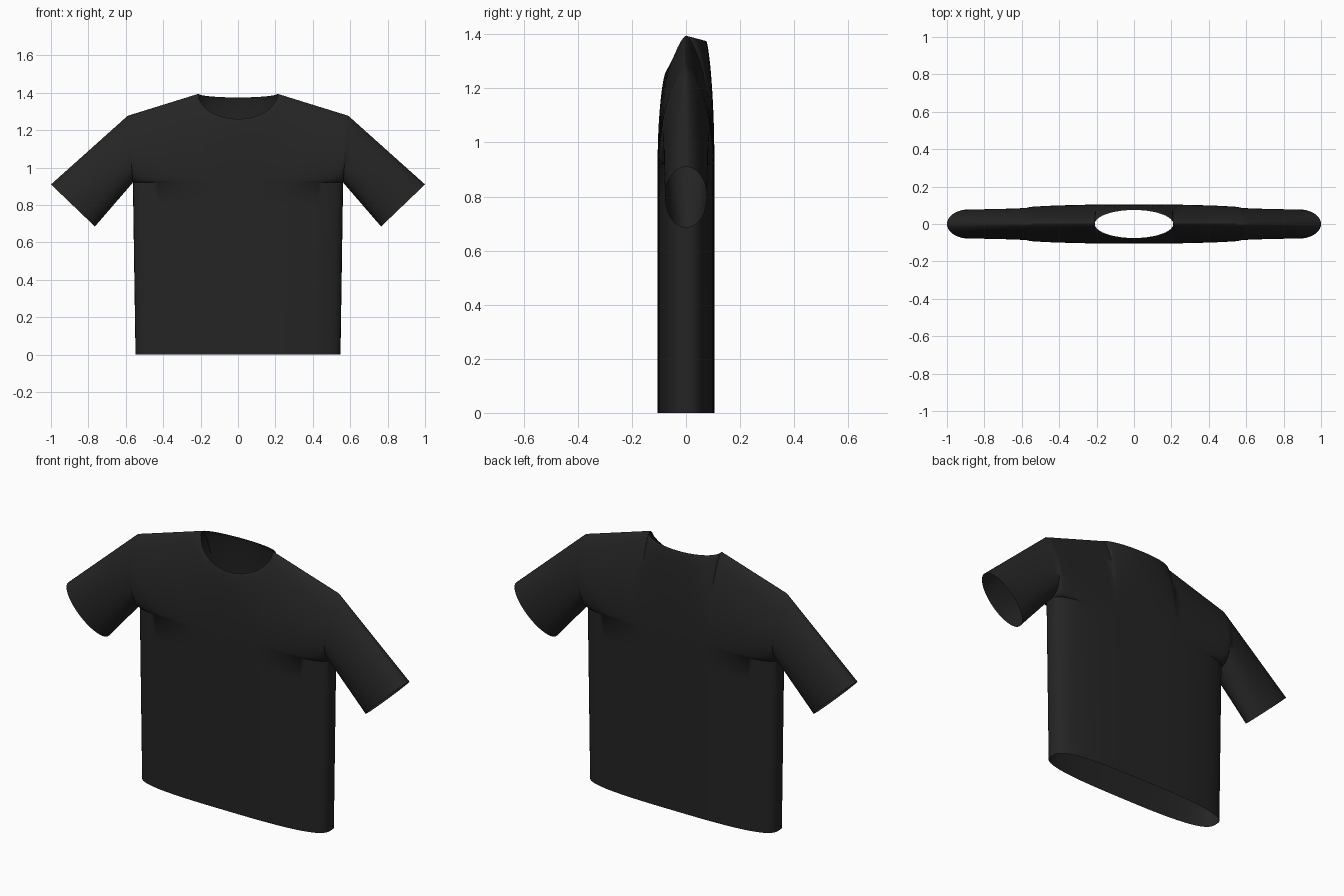
import bpy, bmesh
from math import sin, cos, pi, radians, sqrt
from mathutils import Vector

if "Cube" in bpy.data.objects:
    bpy.data.objects.remove(bpy.data.objects["Cube"])

ARMPIT = Vector((0.562, 0, 0.92))
SHOULDER = Vector((0.59, 0, 1.277))
NECK_X, NECK_Y, NECK_Z = 0.21, 0.075, 1.395
CUFF_TOP, CUFF_LOW = Vector((1.0, 0, 0.91)), Vector((0.765, 0, 0.685))
NECK_COLS, SHOULDER_COLS, ROWS, TORSO_ROWS, SLEEVE_ROWS = 10, 16, 20, 8, 10
DEPTH = 0.105


def column_top(i, side):
    """Upper end of column i: on the neckline, then along the shoulder seam."""
    if i <= NECK_COLS:
        a = pi / 2 * i / NECK_COLS
        drop = 0.135 if side < 0 else 0.02
        return Vector((NECK_X * sin(a), side * NECK_Y * cos(a), NECK_Z - drop * cos(a)))
    f = sin(pi / 2 * (i - NECK_COLS) / SHOULDER_COLS)
    return Vector((NECK_X, 0, NECK_Z)).lerp(SHOULDER, f)


def column(i, side):
    """Vertical line of points from the hem to the neckline or shoulder seam."""
    top = column_top(i, side)
    r = top.x / SHOULDER.x
    base = DEPTH * max(0, 1 - r ** 3) ** (1 / 3)
    pts = []
    for k in range(TORSO_ROWS):
        f = k / TORSO_ROWS
        pts.append(Vector((r * (0.548 + (ARMPIT.x - 0.548) * f), side * base, ARMPIT.z * f)))
    for k in range(ROWS + 1):
        t = (1 - cos(pi * k / ROWS)) / 2
        g = max(0, 1 - t * t) ** 0.7
        bump = 0.1 * g * sqrt(1 - (1 - t) ** 5) * (1 - base / DEPTH)
        y = abs(top.y) + (base - abs(top.y)) * g + bump
        x = r * ARMPIT.x + (top.x - r * ARMPIT.x) * t
        pts.append(Vector((x, side * y, ARMPIT.z + (top.z - ARMPIT.z) * t)))
    return pts


def sleeve_rows(side):
    """Half-rings running from the armhole to the cuff."""
    arm = column(NECK_COLS + SHOULDER_COLS, side)[TORSO_ROWS:]
    cuff = []
    for k in range(ROWS + 1):
        a = pi * k / ROWS
        p = CUFF_LOW.lerp(CUFF_TOP, (1 - cos(a)) / 2)
        p.y = side * 0.078 * sin(a)
        cuff.append(p)
    return [[p.lerp(q, j / SLEEVE_ROWS) for p, q in zip(arm, cuff)]
            for j in range(SLEEVE_ROWS + 1)]


def add_grid(bm, lines, mirror):
    grid = [[bm.verts.new((p.x * mirror, p.y, p.z)) for p in line] for line in lines]
    for a, b in zip(grid, grid[1:]):
        for k in range(len(a) - 1):
            bm.faces.new((a[k], b[k], b[k + 1], a[k + 1]))


# front and back panels with sleeves, mirrored and sewn into one open shell
bm = bmesh.new()
for mirror in (1, -1):
    for side in (-1, 1):
        add_grid(bm, [column(i, side) for i in range(NECK_COLS + SHOULDER_COLS + 1)], mirror)
        add_grid(bm, sleeve_rows(side), mirror)
bmesh.ops.remove_doubles(bm, verts=bm.verts[:], dist=0.0003)
bmesh.ops.recalc_face_normals(bm, faces=bm.faces[:])
# make sure the shell faces outward
bm.faces.ensure_lookup_table()
front = min(bm.faces, key=lambda f: (f.calc_center_median() - Vector((0, -0.1, 0.5))).length)
if front.normal.y > 0:
    bmesh.ops.reverse_faces(bm, faces=bm.faces[:])
mesh = bpy.data.meshes.new("short_sleeved_shirt")
bm.to_mesh(mesh)
bm.free()
shirt = bpy.data.objects.new("short_sleeved_shirt", mesh)
bpy.context.collection.objects.link(shirt)

# black cloth
cloth = bpy.data.materials.new("black_cloth")
cloth.diffuse_color = (0.018, 0.018, 0.018, 1)
cloth.use_nodes = True
cloth.node_tree.nodes["Principled BSDF"].inputs["Base Color"].default_value = cloth.diffuse_color
mesh.materials.append(cloth)

bpy.context.view_layer.objects.active = shirt
shirt.select_set(True)
bpy.ops.object.shade_smooth_by_angle(angle=radians(50))
